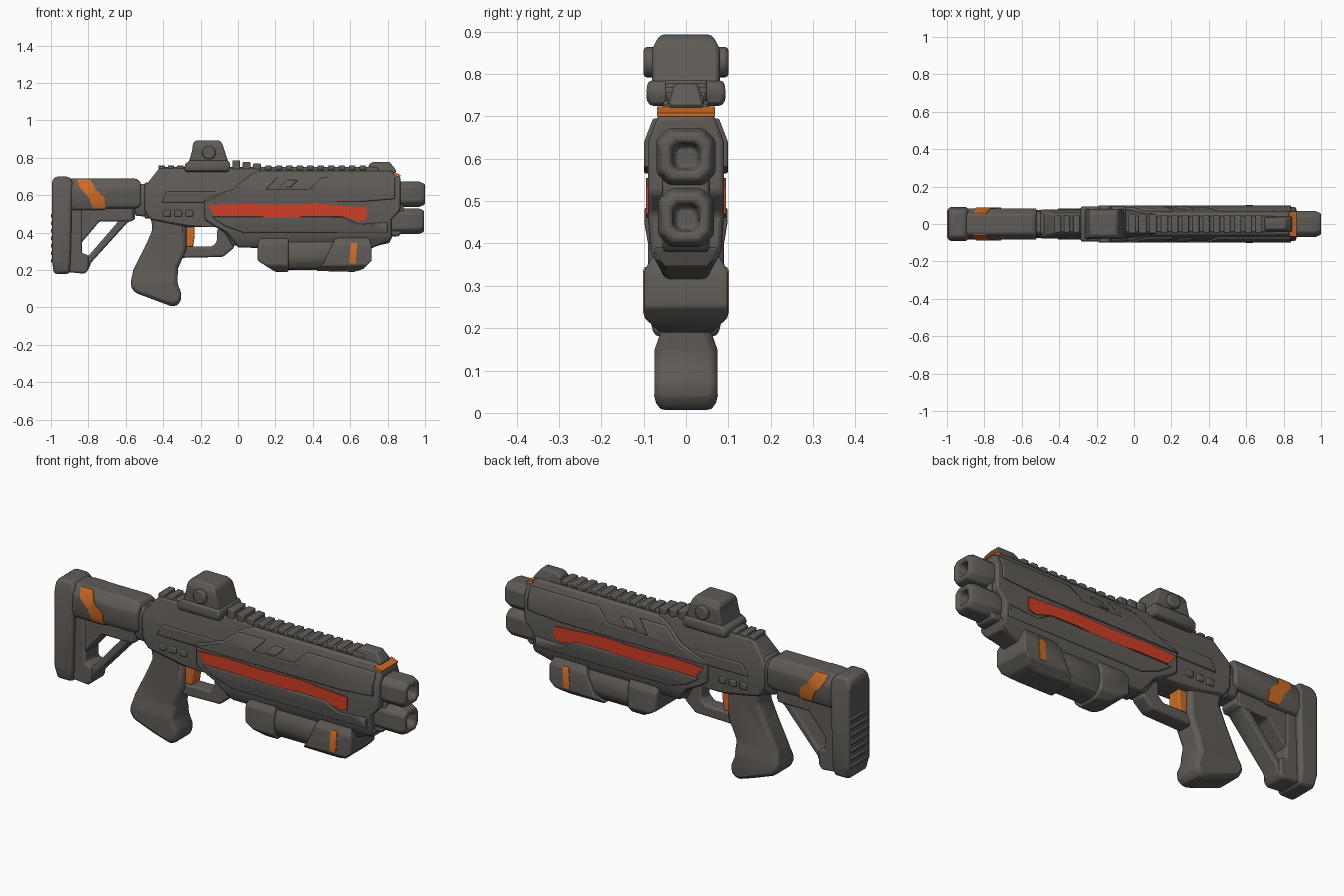
import bpy, bmesh, math
from mathutils import Vector


def material(name, rgb):
    m = bpy.data.materials.new(name)
    m.diffuse_color = (*rgb, 1)
    return m


GREY = material("gunmetal grey", (0.115, 0.105, 0.095))
ORANGE = material("orange paint", (0.60, 0.15, 0.02))
RED = material("red paint", (0.62, 0.05, 0.02))


def finish(name, bm, mat, bevel, segments=2, mirror=False):
    bmesh.ops.recalc_face_normals(bm, faces=bm.faces)
    mesh = bpy.data.meshes.new(name)
    bm.to_mesh(mesh)
    bm.free()
    mesh.materials.append(mat)
    ob = bpy.data.objects.new(name, mesh)
    bpy.context.collection.objects.link(ob)
    if mirror:
        ob.modifiers.new("mirror", "MIRROR").use_axis = (False, True, False)
    if bevel:
        b = ob.modifiers.new("bevel", "BEVEL")
        b.width, b.segments, b.limit_method = bevel, segments, "ANGLE"
        b.angle_limit = math.radians(25)
    bpy.ops.object.select_all(action="DESELECT")
    ob.select_set(True)
    bpy.context.view_layer.objects.active = ob
    bpy.ops.object.shade_smooth_by_angle(angle=math.radians(40))
    return ob


def prism(name, pts, widths, mat=GREY, bevel=0.01, thick=None):
    """Side profile (x, z) given depth; half width follows height.
    With thick set, only a thin mirrored skin on each side is made."""
    if not isinstance(widths, list):
        widths = [(0, widths)]

    def half(z):
        if z <= widths[0][0]:
            return widths[0][1]
        for (z0, w0), (z1, w1) in zip(widths, widths[1:]):
            if z <= z1:
                return w0 + (w1 - w0) * (z - z0) / (z1 - z0)
        return widths[-1][1]

    bm = bmesh.new()
    face = bm.faces.new([bm.verts.new((x, 0, z)) for x, z in pts])
    ext = bmesh.ops.extrude_face_region(bm, geom=[face])["geom"]
    for v in ext:
        if isinstance(v, bmesh.types.BMVert):
            v.co.y = 1
    zs = [p[1] for p in pts]
    for z, _ in widths:
        if min(zs) + 0.004 < z < max(zs) - 0.004:
            geom = bm.verts[:] + bm.edges[:] + bm.faces[:]
            bmesh.ops.bisect_plane(bm, geom=geom, dist=0.002,
                                   plane_co=(0, 0, z), plane_no=(0, 0, 1))
    for v in bm.verts:
        w = half(v.co.z)
        v.co.y = w if v.co.y > 0.5 else (w - thick if thick else -w)
    return finish(name, bm, mat, bevel, mirror=bool(thick))


def box(name, x0, x1, z0, z1, hw, mat=GREY, bevel=0.008):
    return prism(name, [(x0, z0), (x1, z0), (x1, z1), (x0, z1)], hw, mat, bevel)


def barrel(name, x0, x1, z0, z1, hw):
    """Chamfered block with a bore sunk into its front."""
    c, zc, h = 0.028, (z0 + z1) / 2, (z1 - z0) / 2
    ring = [(hw, h - c), (hw - c, h), (c - hw, h), (-hw, h - c),
            (-hw, c - h), (c - hw, -h), (hw - c, -h), (hw, c - h)]
    stations = [(x0, 1), (x1 - 0.03, 1), (x1, 0.82), (x1, 0.50), (x1 - 0.06, 0.38)]
    bm = bmesh.new()
    loops = [[bm.verts.new((x, y * s, zc + z * s)) for y, z in ring] for x, s in stations]
    for a, b in zip(loops, loops[1:]):
        for i in range(8):
            bm.faces.new((a[i], a[(i + 1) % 8], b[(i + 1) % 8], b[i]))
    bm.faces.new(loops[0])
    bm.faces.new(loops[-1])
    return finish(name, bm, GREY, 0.008)


# Stock: butt pad, tube, triangular frame
prism("butt_pad", [(-0.985, 0.18), (-0.994, 0.25), (-0.994, 0.68), (-0.975, 0.70),
                   (-0.905, 0.70), (-0.885, 0.675), (-0.895, 0.25), (-0.90, 0.18)],
      [(0.18, 0.075), (0.24, 0.09), (0.64, 0.09), (0.70, 0.07)], bevel=0.014)
for i in range(7):
    z = 0.24 + i * 0.04
    box(f"butt_rib_{i}", -1.0, -0.97, z, z + 0.02, 0.075, bevel=0.005)
STOCK_W = [(0.52, 0.07), (0.56, 0.084), (0.64, 0.084), (0.69, 0.05)]
prism("stock_tube", [(-0.91, 0.52), (-0.91, 0.688), (-0.54, 0.688), (-0.52, 0.67),
                     (-0.52, 0.545), (-0.54, 0.53), (-0.70, 0.53), (-0.72, 0.52)], STOCK_W)
prism("stock_rear_leg", [(-0.92, 0.19), (-0.82, 0.18), (-0.80, 0.20), (-0.80, 0.28),
                         (-0.835, 0.29), (-0.835, 0.54), (-0.92, 0.54)], 0.06)
prism("stock_diagonal", [(-0.83, 0.19), (-0.80, 0.20), (-0.785, 0.24), (-0.59, 0.455),
                         (-0.55, 0.47), (-0.55, 0.54), (-0.64, 0.54), (-0.64, 0.46),
                         (-0.80, 0.275), (-0.84, 0.28)], 0.05)
prism("stock_top_bar", [(-0.85, 0.33), (-0.74, 0.46), (-0.56, 0.46),
                        (-0.56, 0.545), (-0.85, 0.545)], 0.055)
prism("stock_orange_band", [(-0.86, 0.683), (-0.79, 0.683), (-0.76, 0.63), (-0.715, 0.59),
                            (-0.71, 0.53), (-0.775, 0.53), (-0.80, 0.59), (-0.845, 0.64)],
      [(z, w + 0.004) for z, w in STOCK_W], ORANGE, 0, thick=0.008)
prism("stock_neck", [(-0.55, 0.49), (-0.55, 0.66), (-0.42, 0.66), (-0.42, 0.48)],
      [(0.48, 0.05), (0.53, 0.066), (0.62, 0.066), (0.66, 0.045)])
box("neck_collar", -0.50, -0.47, 0.475, 0.668, [(0.475, 0.05), (0.53, 0.072), (0.62, 0.072), (0.67, 0.05)])

# Receiver
prism("receiver", [(-0.47, 0.47), (-0.50, 0.52), (-0.50, 0.645), (-0.42, 0.745), (0.12, 0.745),
                   (0.12, 0.33), (-0.03, 0.33), (-0.07, 0.40), (-0.12, 0.43), (-0.27, 0.43)],
      [(0.33, 0.05), (0.43, 0.07), (0.62, 0.078), (0.745, 0.05)])
prism("receiver_side_panel", [(-0.41, 0.56), (-0.38, 0.62), (-0.06, 0.62), (-0.18, 0.56)],
      0.084, bevel=0.006)
for i in range(3):
    box(f"receiver_lug_{i}", -0.40 + i * 0.06, -0.36 + i * 0.06, 0.485, 0.52, 0.08, bevel=0.006)

# Handguard with raised panels above and below the stripe
prism("handguard", [(-0.18, 0.47), (-0.18, 0.58), (-0.03, 0.63), (0.05, 0.70), (0.10, 0.73),
                    (0.825, 0.73), (0.835, 0.712), (0.868, 0.70), (0.868, 0.52), (0.82, 0.47),
                    (0.82, 0.36), (0.70, 0.31), (0.0, 0.32), (-0.06, 0.40), (-0.12, 0.43)],
      [(0.31, 0.045), (0.38, 0.083), (0.47, 0.09), (0.64, 0.09), (0.73, 0.055)])
prism("upper_side_panel", [(-0.18, 0.565), (0.66, 0.565), (0.84, 0.58), (0.84, 0.695),
                           (0.45, 0.695), (0.38, 0.63), (0.15, 0.63), (0.21, 0.695),
                           (0.06, 0.695), (-0.03, 0.62)],
      [(0.56, 0.099), (0.64, 0.099), (0.70, 0.076)], bevel=0.006)
prism("vent_bar", [(0.22, 0.64), (0.26, 0.68), (0.32, 0.68), (0.28, 0.64)],
      [(0.64, 0.097), (0.70, 0.075)], bevel=0.004)
prism("lower_side_panel", [(-0.14, 0.485), (0.56, 0.485), (0.64, 0.445), (0.80, 0.455),
                           (0.80, 0.40), (0.03, 0.40), (-0.07, 0.435)],
      [(0.40, 0.09), (0.45, 0.098), (0.49, 0.098)], bevel=0.006)
prism("red_stripe", [(-0.165, 0.545), (0.0, 0.555), (0.2, 0.548), (0.42, 0.555), (0.54, 0.545),
                     (0.69, 0.535), (0.69, 0.47), (0.65, 0.46), (0.56, 0.487), (0.40, 0.49),
                     (0.25, 0.478), (0.05, 0.49), (-0.12, 0.49)],
      0.095, RED, 0, thick=0.008)
prism("front_orange_trim", [(0.828, 0.712), (0.832, 0.724), (0.87, 0.708), (0.87, 0.70),
                            (0.845, 0.70)], 0.068, ORANGE, 0)

# Twin barrels and their mount
prism("barrel_mount", [(0.80, 0.38), (0.80, 0.66), (0.885, 0.66), (0.885, 0.41), (0.86, 0.38)],
      0.055)
barrel("upper_barrel", 0.84, 1.0, 0.538, 0.672, 0.07)
barrel("lower_barrel", 0.82, 0.995, 0.392, 0.53, 0.066)
prism("barrel_underside", [(0.68, 0.315), (0.68, 0.39), (0.83, 0.39), (0.81, 0.345)],
      [(0.31, 0.03), (0.38, 0.075)])

# Top rail, front sight
box("rail_base", -0.42, 0.75, 0.725, 0.75, 0.042, bevel=0.005)
for i in range(10):
    x = 0.145 + i * 0.056
    box(f"rail_tooth_{i}", x, x + 0.036, 0.735, 0.758, 0.046, bevel=0.005)
for i in range(3):
    x = -0.425 + i * 0.05
    box(f"rear_rail_tooth_{i}", x, x + 0.034, 0.735, 0.76, 0.046, bevel=0.005)
for i in range(3):
    x = -0.03 + i * 0.055
    box(f"sight_mount_tooth_{i}", x, x + 0.042, 0.735, 0.786 - i * 0.008, 0.05, bevel=0.006)
prism("front_sight", [(0.69, 0.72), (0.70, 0.765), (0.72, 0.778), (0.81, 0.778), (0.845, 0.735),
                      (0.845, 0.72)], [(0.72, 0.042), (0.78, 0.028)])

# Optic
prism("optic_base", [(-0.285, 0.725), (-0.285, 0.765), (-0.26, 0.785), (-0.05, 0.785),
                     (-0.04, 0.76), (-0.05, 0.725)],
      [(0.72, 0.085), (0.745, 0.095), (0.785, 0.09)])
prism("optic_hood", [(-0.265, 0.77), (-0.245, 0.84), (-0.24, 0.88), (-0.225, 0.893),
                     (-0.10, 0.893), (-0.085, 0.88), (-0.05, 0.77)],
      [(0.77, 0.08), (0.86, 0.08), (0.893, 0.062)], bevel=0.012)
bm = bmesh.new()
bmesh.ops.create_cone(bm, cap_ends=True, segments=16, radius1=0.036, radius2=0.036, depth=0.2)
for v in bm.verts:
    v.co = Vector((v.co.x - 0.155, v.co.z, v.co.y + 0.828))
finish("optic_knobs", bm, GREY, 0.008)

# Pistol grip, trigger, guard
prism("grip", [(-0.47, 0.49), (-0.455, 0.42), (-0.49, 0.34), (-0.56, 0.20), (-0.577, 0.12),
               (-0.555, 0.08), (-0.345, 0.002), (-0.31, 0.02), (-0.30, 0.07), (-0.325, 0.13),
               (-0.32, 0.21), (-0.275, 0.31), (-0.275, 0.46)],
      [(0.0, 0.065), (0.04, 0.075), (0.15, 0.074), (0.19, 0.06), (0.46, 0.06)], bevel=0.022)
prism("trigger_guard", [(-0.31, 0.265), (-0.08, 0.27), (-0.02, 0.32), (-0.02, 0.42),
                        (-0.09, 0.44), (-0.113, 0.41), (-0.113, 0.35), (-0.14, 0.325),
                        (-0.31, 0.325)], 0.04)
prism("trigger", [(-0.285, 0.325), (-0.24, 0.325), (-0.232, 0.38), (-0.232, 0.44),
                  (-0.285, 0.44)], 0.035, ORANGE, 0.006)

# Underslung pod in three sections
POD_W = [(0.185, 0.055), (0.225, 0.099), (0.335, 0.099), (0.385, 0.07)]
prism("pod_rear", [(0.105, 0.25), (0.105, 0.345), (0.125, 0.375), (0.27, 0.375), (0.27, 0.19),
                   (0.20, 0.19), (0.16, 0.215)],
      [(z, w * 0.95) for z, w in POD_W], bevel=0.014)
prism("pod_middle", [(0.25, 0.20), (0.25, 0.365), (0.54, 0.365), (0.54, 0.20)],
      [(0.20, 0.05), (0.25, 0.086), (0.31, 0.086), (0.365, 0.06)], bevel=0.02)
prism("pod_front", [(0.42, 0.195), (0.46, 0.24), (0.52, 0.37), (0.57, 0.385), (0.70, 0.375),
                    (0.715, 0.33), (0.715, 0.25), (0.67, 0.205), (0.62, 0.19)],
      POD_W, bevel=0.012)
prism("pod_orange_mark", [(0.595, 0.235), (0.63, 0.235), (0.637, 0.345), (0.602, 0.345)],
      [(0.225, 0.102), (0.335, 0.102), (0.385, 0.073)], ORANGE, 0, thick=0.008)
box("pod_hanger", 0.14, 0.68, 0.35, 0.42, 0.06)
